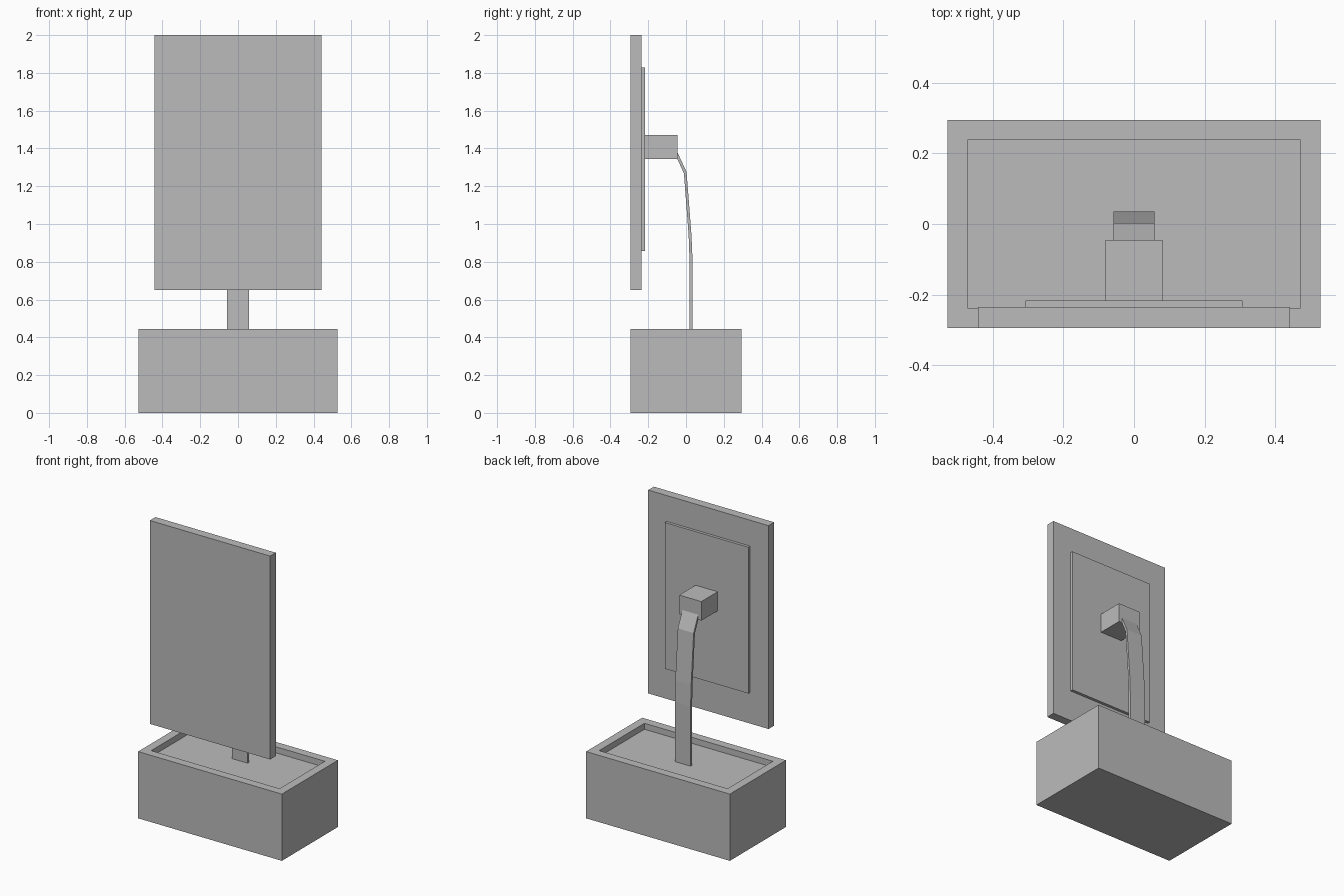
import bpy
import bmesh

default = bpy.data.objects.get("Cube")
if default:
    bpy.data.objects.remove(default, do_unlink=True)

grey = bpy.data.materials.new("plain grey")
grey.use_nodes = True
colour = (0.5, 0.5, 0.5, 1)
grey.diffuse_color = colour
grey.node_tree.nodes["Principled BSDF"].inputs["Base Color"].default_value = colour


def make_object(name, bm):
    bmesh.ops.recalc_face_normals(bm, faces=bm.faces[:])
    mesh = bpy.data.meshes.new(name)
    bm.to_mesh(mesh)
    bm.free()
    mesh.materials.append(grey)
    obj = bpy.data.objects.new(name, mesh)
    bpy.context.collection.objects.link(obj)
    return obj


def extrude_profile(name, profile, half_width):
    """Extrude a (y, z) outline symmetrically along x."""
    bm = bmesh.new()
    face = bm.faces.new([bm.verts.new((-half_width, y, z)) for y, z in profile])
    moved = bmesh.ops.extrude_face_region(bm, geom=[face])["geom"]
    verts = [v for v in moved if isinstance(v, bmesh.types.BMVert)]
    bmesh.ops.translate(bm, verts=verts, vec=(2 * half_width, 0, 0))
    return make_object(name, bm)


def box(name, half_width, y0, y1, z0, z1):
    return extrude_profile(name, [(y0, z0), (y1, z0), (y1, z1), (y0, z1)], half_width)


# Base with a shallow rectangular tray sunk into its top
base_top, tray_depth, rim = 0.443, 0.04, 0.08
base = box("base", 0.528, -0.294, 0.294, 0, base_top)
bm = bmesh.new()
bm.from_mesh(base.data)
top = max(bm.faces, key=lambda f: f.calc_center_median().z)
bmesh.ops.inset_region(bm, faces=[top], thickness=rim)
inner = bmesh.ops.extrude_face_region(bm, geom=[top])["geom"]
bmesh.ops.translate(bm, verts=[v for v in inner if isinstance(v, bmesh.types.BMVert)],
                    vec=(0, 0, -tray_depth))
if top.is_valid:
    bmesh.ops.delete(bm, geom=[top], context='FACES_ONLY')
bmesh.ops.recalc_face_normals(bm, faces=bm.faces[:])
bm.to_mesh(base.data)
bm.free()

# Screen, its raised back panel and the mounting block
box("screen", 0.442, -0.294, -0.235, 0.65, 2.0)
box("back_panel", 0.307, -0.235, -0.216, 0.857, 1.828)
box("mount_block", 0.081, -0.216, -0.045, 1.345, 1.472)

# Thin bent arm from the tray floor to the mounting block
floor = base_top - tray_depth
outer = [(0.034, floor), (0.035, 0.80), (0.029, 0.94), (0.003, 1.275), (-0.045, 1.379)]
inner = [(0.018, floor), (0.019, 0.80), (0.014, 0.94), (-0.011, 1.268), (-0.045, 1.343)]
extrude_profile("support_arm", outer + inner[::-1], 0.058)
